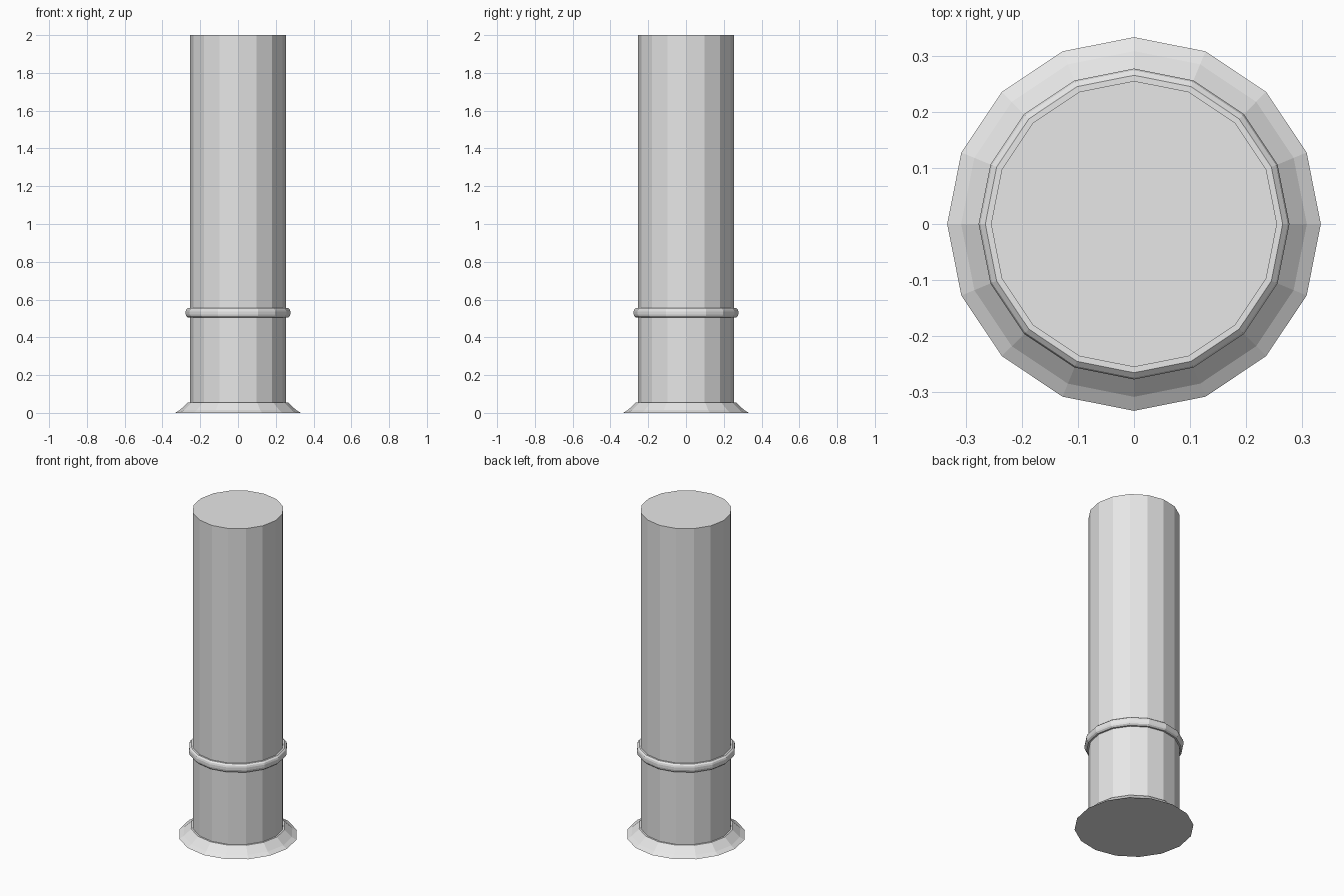
import bpy
import bmesh
from math import cos, sin, tau

SIDES = 16

cube = bpy.data.objects.get("Cube")
if cube:
    bpy.data.objects.remove(cube, do_unlink=True)

grey = bpy.data.materials.new("light_grey")
grey.use_nodes = True
grey.diffuse_color = (0.8, 0.8, 0.8, 1)
grey.node_tree.nodes["Principled BSDF"].inputs["Base Color"].default_value = (0.8, 0.8, 0.8, 1)


def lathe(name, profile):
    """Revolve a bottom-to-top (radius, z) profile into a capped, faceted solid."""
    bm = bmesh.new()
    rings = [[bm.verts.new((r * cos(tau * i / SIDES), r * sin(tau * i / SIDES), z))
              for i in range(SIDES)] for r, z in profile]
    for low, high in zip(rings, rings[1:]):
        for i in range(SIDES):
            j = (i + 1) % SIDES
            bm.faces.new((low[i], low[j], high[j], high[i]))
    bm.faces.new(rings[0][::-1])
    bm.faces.new(rings[-1])
    mesh = bpy.data.meshes.new(name)
    bm.to_mesh(mesh)
    bm.free()
    mesh.materials.append(grey)
    obj = bpy.data.objects.new(name, mesh)
    bpy.context.collection.objects.link(obj)
    return obj


# Tall straight shaft
lathe("column_shaft", [(0.255, 0.01), (0.255, 2.0)])

# Flared foot, slightly concave
lathe("flared_base", [(0.333, 0), (0.308, 0.015), (0.265, 0.055)])

# Rounded band, mirrored about its mid height
half = [(0.265, 0.026), (0.274, 0.018), (0.277, 0.008)]
band = [(r, 0.53 - h) for r, h in half] + [(r, 0.53 + h) for r, h in reversed(half)]
lathe("collar_ring", band)
